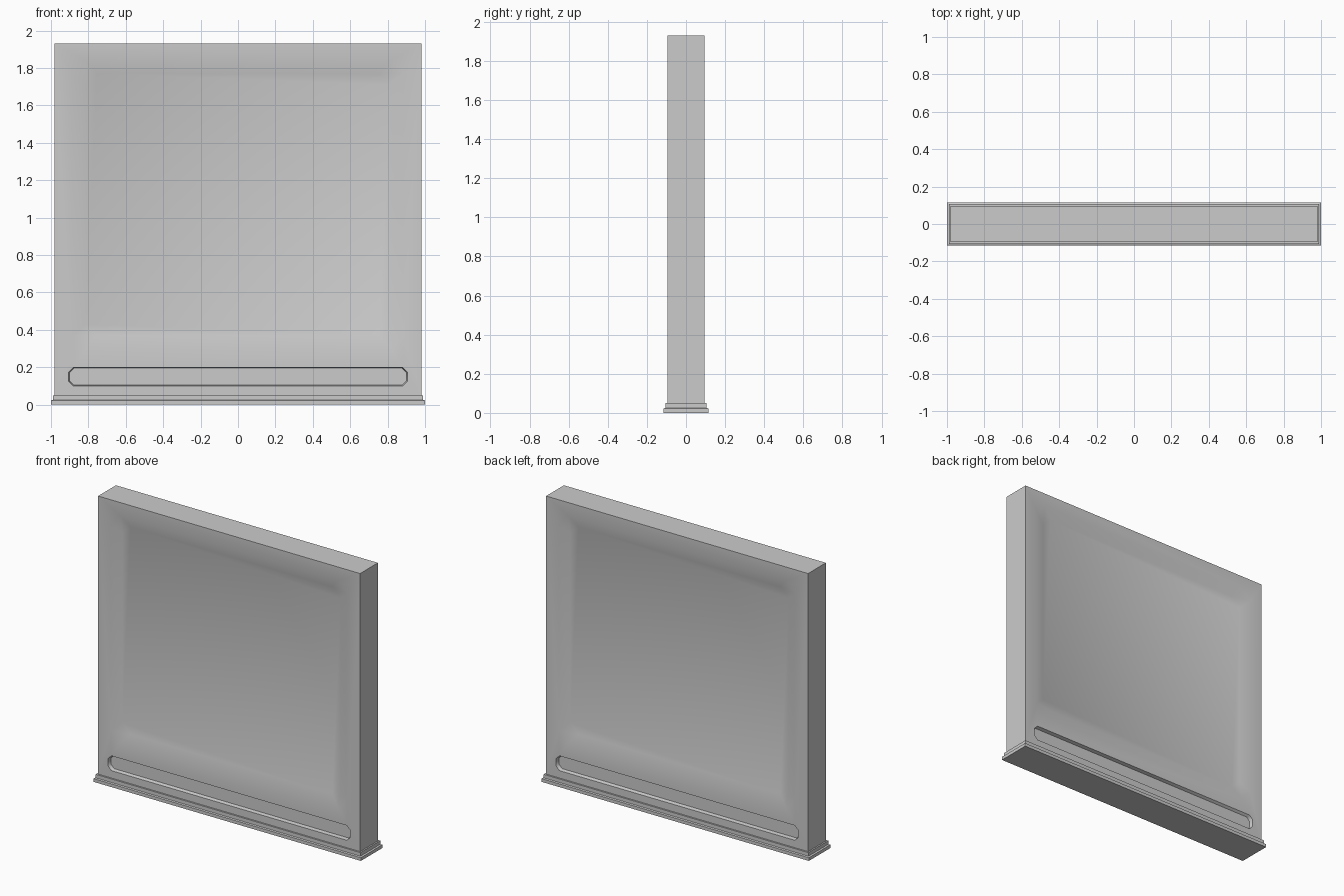
import bpy, bmesh, math

if "Cube" in bpy.data.objects:
    bpy.data.objects.remove(bpy.data.objects["Cube"])


def octagon(hx, z0, z1, c):
    """Chamfered rectangle outline in the XZ plane."""
    return [(-hx + c, z0), (hx - c, z0), (hx, z0 + c), (hx, z1 - c),
            (hx - c, z1), (-hx + c, z1), (-hx, z1 - c), (-hx, z0 + c)]


def ring(bm, pts, y, side):
    return [bm.verts.new((x * side, y * side, z)) for x, z in pts]


def loop_edges(bm, vs):
    return [bm.edges.new((vs[i], vs[(i + 1) % len(vs)])) for i in range(len(vs))]


def loft(bm, a, b):
    n = len(a)
    for i in range(n):
        j = (i + 1) % n
        bm.faces.new((a[i], a[j], b[j], b[i]))


def finish(bm, name, angle):
    bmesh.ops.recalc_face_normals(bm, faces=bm.faces)
    me = bpy.data.meshes.new(name)
    bm.to_mesh(me)
    bm.free()
    ob = bpy.data.objects.new(name, me)
    bpy.context.collection.objects.link(ob)
    bpy.ops.object.select_all(action='DESELECT')
    ob.select_set(True)
    bpy.context.view_layer.objects.active = ob
    bpy.ops.object.shade_smooth_by_angle(angle=math.radians(angle))
    return ob


HX, HY, Z0, TOP, DEPTH = 0.98, 0.095, 0.05, 1.93, 0.025
rect = [(-HX, Z0), (HX, Z0), (HX, TOP), (-HX, TOP)]
# each recess: outline at the surface, outline of its floor
recesses = [
    (octagon(0.885, 0.30, 1.84, 0.07), octagon(0.815, 0.37, 1.77, 0.06)),
    (octagon(0.905, 0.10, 0.20, 0.025), octagon(0.90, 0.105, 0.195, 0.023)),
]

# wall panel: same recessed face on front and back
bm = bmesh.new()
outlines = []
for side in (1, -1):
    outer = ring(bm, rect, -HY, side)
    outlines.append(outer)
    edges = loop_edges(bm, outer)
    for rim_pts, floor_pts in recesses:
        rim = ring(bm, rim_pts, -HY, side)
        floor = ring(bm, floor_pts, -HY + DEPTH, side)
        edges += loop_edges(bm, rim)
        loft(bm, rim, floor)
        bm.faces.new(floor)
    bmesh.ops.triangle_fill(bm, edges=edges, use_beauty=True, normal=(0, -side, 0))
# outer sides join the front outline to the turned back outline
front, back = outlines
loft(bm, front, [back[i] for i in (1, 0, 3, 2)])
finish(bm, "wall_panel", 60)

# stepped plinth
bm = bmesh.new()
levels = [(1.0, 0.115, 0.0), (1.0, 0.115, 0.022), (0.99, 0.106, 0.026),
          (0.99, 0.106, 0.05)]
rings = [[bm.verts.new((sx * x, sy * y, z))
          for sx, sy in ((-1, -1), (1, -1), (1, 1), (-1, 1))] for x, y, z in levels]
for a, b in zip(rings, rings[1:]):
    loft(bm, a, b)
bm.faces.new(rings[0])
bm.faces.new(rings[-1])
finish(bm, "base_plinth", 30)
